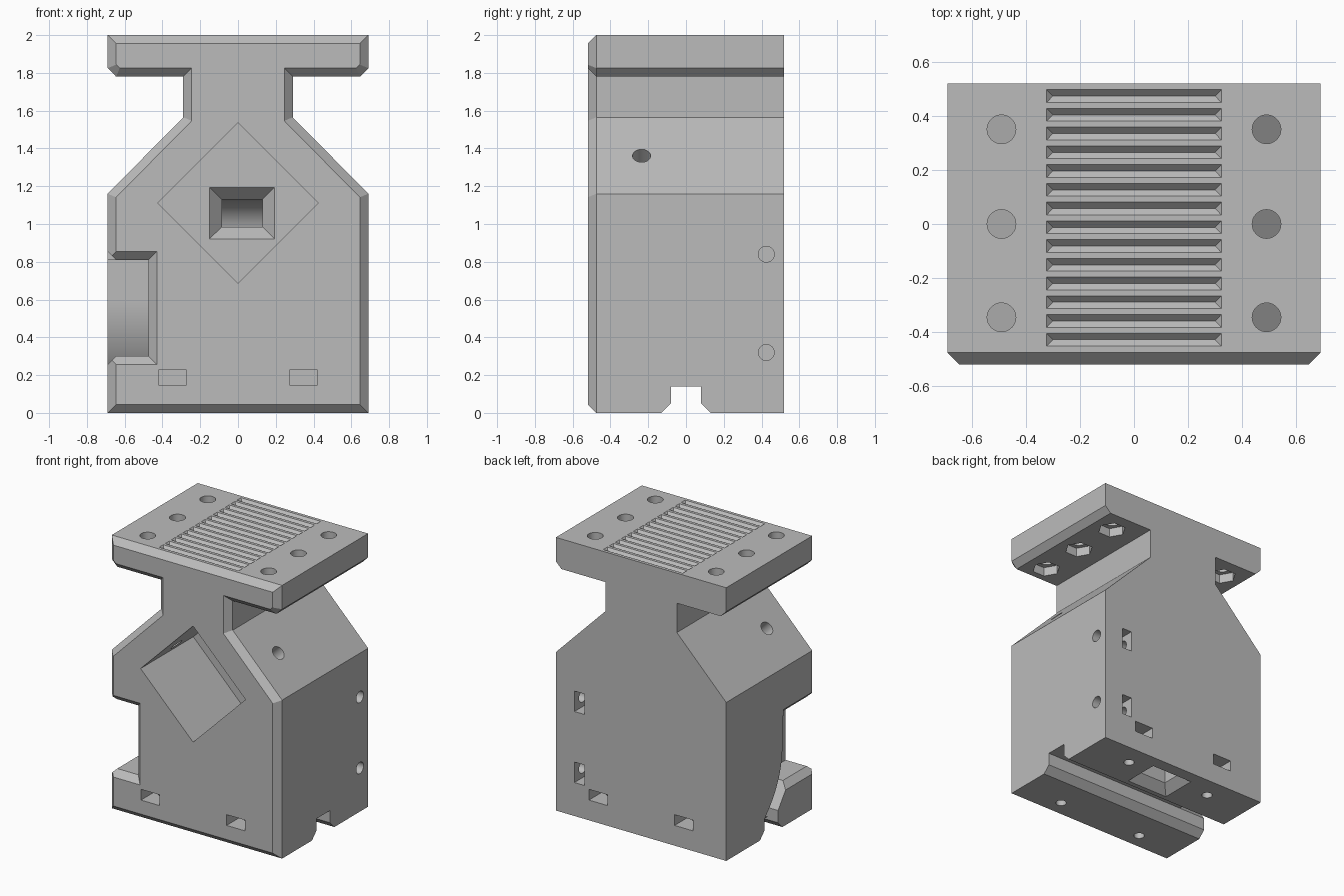
import bpy, bmesh, math
from mathutils import Vector, Matrix

cube = bpy.data.objects.get("Cube")
if cube:
    bpy.data.objects.remove(cube, do_unlink=True)

grey = bpy.data.materials.new("plain grey")
grey.use_nodes = True
grey.diffuse_color = (0.5, 0.5, 0.5, 1)
grey.node_tree.nodes["Principled BSDF"].inputs["Base Color"].default_value = (0.5, 0.5, 0.5, 1)


def make(name, bm):
    bmesh.ops.recalc_face_normals(bm, faces=bm.faces)
    mesh = bpy.data.meshes.new(name)
    bm.to_mesh(mesh)
    bm.free()
    mesh.materials.append(grey)
    obj = bpy.data.objects.new(name, mesh)
    bpy.context.collection.objects.link(obj)
    return obj


def loft(bm, rings):
    loops = [[bm.verts.new(p) for p in ring] for ring in rings]
    for a, b in zip(loops, loops[1:]):
        for i in range(len(a)):
            j = (i + 1) % len(a)
            bm.faces.new((a[i], a[j], b[j], b[i]))
    bm.faces.new(loops[0])
    bm.faces.new(loops[-1][::-1])


def hull(bm, points):
    verts = [bm.verts.new(p) for p in points]
    bmesh.ops.convex_hull(bm, input=verts)


def box(bm, x0, x1, y0, y1, z0, z1):
    hull(bm, [(x, y, z) for x in (x0, x1) for y in (y0, y1) for z in (z0, z1)])


def rod(bm, centre, axis, radius, length, sides=32):
    turn = Vector((0, 0, 1)).rotation_difference(Vector(axis)).to_matrix().to_4x4()
    if sides == 6:
        turn = turn @ Matrix.Rotation(math.pi / 2, 4, "Z")
    bmesh.ops.create_cone(bm, cap_ends=True, segments=sides, radius1=radius, radius2=radius,
                          depth=length, matrix=Matrix.Translation(centre) @ turn)


def prism_x(bm, profile, x0, x1):
    loft(bm, [[(x, y, z) for y, z in profile] for x in (x0, x1)])


def arc(cy, cz, r, start, end, steps=20):
    angles = [math.radians(start + (end - start) * i / steps) for i in range(steps + 1)]
    return [(cy + r * math.cos(a), cz + r * math.sin(a)) for a in angles]


def inset(profile, d):
    # Mitred inward offset of a counter-clockwise outline
    out = []
    for i, p in enumerate(profile):
        p = Vector(p)
        a = (p - Vector(profile[i - 1])).normalized()
        b = (Vector(profile[(i + 1) % len(profile)]) - p).normalized()
        na, nb = Vector((-a.y, a.x)), Vector((-b.y, b.x))
        out.append(p + (na + nb) * d / (1 + na.dot(nb)))
    return out


# Body: symmetrical outline with a bevelled front edge
C = 0.045
half = [(0.69, 0), (0.69, 1.16), (0.29, 1.565), (0.29, 1.78), (0.645, 1.78), (0.69, 1.825), (0.69, 2)]
outline = half + [(-x, z) for x, z in reversed(half)]
bm = bmesh.new()
loft(bm, [[(x, y, z) for x, z in ring]
          for y, ring in ((0.52, outline), (C - 0.52, outline), (-0.52, inset(outline, C)))])
body = make("body", bm)


def cut(fill):
    bm = bmesh.new()
    fill(bm)
    tool = make("cutter", bm)
    tool.hide_render = True
    mod = body.modifiers.new("cut", "BOOLEAN")
    mod.operation = "DIFFERENCE"
    mod.solver = "EXACT"
    mod.object = tool
    graph = bpy.context.evaluated_depsgraph_get()
    mesh = bpy.data.meshes.new_from_object(body.evaluated_get(graph))
    body.modifiers.clear()
    body.data = mesh
    bpy.data.objects.remove(tool, do_unlink=True)


# Row of V grooves on top, with sloping ends
def grooves(bm):
    w = 0.0235
    for i in range(14):
        y = 0.473 - i * 0.0693
        top = [(x, y + s * w * 1.4, 2 + w * 0.4) for x in (-0.332, 0.332) for s in (-1, 1)]
        hull(bm, top + [(x, y, 2 - w) for x in (-0.3, 0.3)])


# Six bolt holes through the head with hexagonal nut seats below
def head_holes(bm):
    for x in (-0.49, 0.49):
        for y in (-0.345, 0, 0.35):
            rod(bm, (x, y, 1.9), (0, 0, 1), 0.053, 0.4)


def nut_seats(bm):
    for x in (-0.49, 0.49):
        for y in (-0.345, 0, 0.35):
            rod(bm, (x, y, 1.78), (0, 0, 1), 0.095, 0.13, 6)


# Channel across the underside, flared at its mouth
def channel(bm):
    side = [(0.18, -0.05), (0.08, 0.05), (0.08, 0.14)]
    prism_x(bm, side + [(-y, z) for y, z in reversed(side)], -1, 1)


# Deep diamond pocket in the front
def diamond(bm):
    r = 0.425
    ring = [(r, 1.11), (0, 1.11 + r), (-r, 1.11), (0, 1.11 - r)]
    loft(bm, [[(x, y, z) for x, z in ring] for y in (-0.7, 0.09)])


# Tunnel bending from the pocket down to the underside
def tunnel(bm):
    path = [(0.05, 1.13)] + arc(0.17, 0.93, 0.2, 90, 0) + [(0.37, -0.1), (0.225, -0.1)]
    path += arc(0.17, 0.93, 0.055, 0, 90) + [(0.05, 0.985)]
    prism_x(bm, path, -0.085, 0.13)


def tunnel_mouth(bm):
    hull(bm, [(x, 0.085, z) for x in (-0.156, 0.198) for z in (0.917, 1.199)]
         + [(x, 0.16, z) for x in (-0.085, 0.13) for z in (0.985, 1.13)])


def tunnel_exit(bm):
    hull(bm, [(x, y, -0.01) for x in (-0.155, 0.2) for y in (0.155, 0.44)]
         + [(x, y, 0.06) for x in (-0.085, 0.13) for y in (0.225, 0.37)])


# Side recess with a curved back wall running down into the channel
def recess(bm):
    wall = arc(0.48, 0.6, 0.61, 180, 228)
    prism_x(bm, [(-0.7, 0.81), (-0.13, 0.81)] + wall + [(-0.08, 0.12), (-0.08, 0.14), (-0.2, 0.302), (-0.7, 0.302)],
            -0.8, -0.475)


def recess_front_flare(bm):
    hull(bm, [(x, -0.475, z) for x in (-0.8, -0.475) for z in (0.302, 0.81)]
         + [(x, -0.53, z) for x in (-0.8, -0.42) for z in (0.247, 0.865)])


def recess_side_flare(bm):
    hull(bm, [(-0.645, y, z) for y in (-0.7, -0.14) for z in (0.302, 0.81)]
         + [(-0.7, y, z) for y in (-0.7, -0.14) for z in (0.247, 0.865)])


# Angled holes through the shoulders into the pocket
def shoulder_holes(bm):
    for s in (-1, 1):
        rod(bm, (s * 0.45, -0.235, 1.32), (s, 0, 1), 0.048, 0.5)


# Side screws with their nut slots in the back
def side_holes(bm):
    for z in (0.32, 0.84):
        rod(bm, (0.6, 0.425, z), (1, 0, 0), 0.042, 0.4)


def back_slots(bm):
    for z in (0.32, 0.84):
        box(bm, 0.46, 0.54, 0.34, 0.6, z - 0.075, z + 0.075)


# Foot screws with nut slots in front and back
def foot_holes(bm):
    for x in (-0.347, 0.347):
        for y in (-0.36, 0.36):
            rod(bm, (x, y, 0.1), (0, 0, 1), 0.036, 0.4)


def foot_slots(bm):
    for x in (-0.347, 0.347):
        for s in (-1, 1):
            box(bm, x - 0.075, x + 0.075, s * 0.28, s * 0.6, 0.148, 0.227)


for fill in (grooves, head_holes, nut_seats, channel, diamond, tunnel, tunnel_mouth, tunnel_exit,
             recess, recess_front_flare, recess_side_flare, shoulder_holes, side_holes, back_slots,
             foot_holes, foot_slots):
    cut(fill)

bpy.context.view_layer.objects.active = body
body.select_set(True)
bpy.ops.object.shade_smooth_by_angle(angle=math.radians(30))
